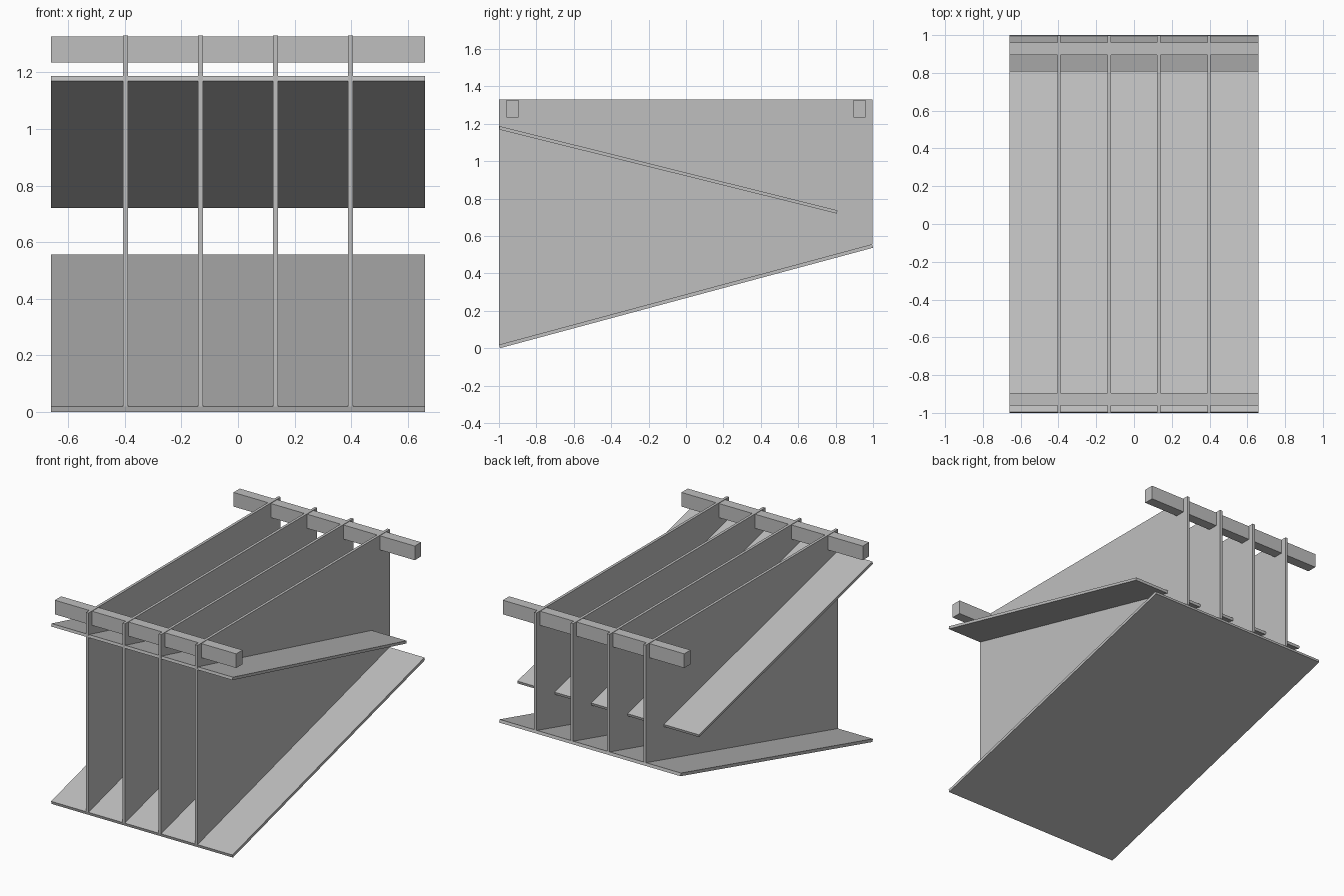
import bpy
import bmesh

cube = bpy.data.objects.get("Cube")
if cube:
    bpy.data.objects.remove(cube, do_unlink=True)

GREY = (0.52, 0.52, 0.52, 1)
grey = bpy.data.materials.new("plain grey")
grey.use_nodes = True
grey.diffuse_color = GREY
grey.node_tree.nodes["Principled BSDF"].inputs["Base Color"].default_value = GREY


def extrude_profile(name, profile, x0, x1):
    """Extrude a (y, z) outline along x."""
    bm = bmesh.new()
    face = bm.faces.new([bm.verts.new((x0, y, z)) for y, z in profile])
    ext = bmesh.ops.extrude_face_region(bm, geom=[face])
    moved = [v for v in ext["geom"] if isinstance(v, bmesh.types.BMVert)]
    bmesh.ops.translate(bm, verts=moved, vec=(x1 - x0, 0, 0))
    bmesh.ops.recalc_face_normals(bm, faces=bm.faces)
    mesh = bpy.data.meshes.new(name)
    bm.to_mesh(mesh)
    bm.free()
    mesh.materials.append(grey)
    obj = bpy.data.objects.new(name, mesh)
    bpy.context.collection.objects.link(obj)
    return obj


HALF = 0.66      # half width of slabs and beams
TOP = 1.33       # top of the fins

# Sloping panels, with ends square to the slope
extrude_profile("lower_panel",
                [(-0.995, 0), (1, 0.537), (0.995, 0.556), (-1, 0.019)], -HALF, HALF)
extrude_profile("upper_panel",
                [(-1, 1.169), (0.806, 0.72), (0.81, 0.737), (-0.996, 1.187)], -HALF, HALF)

# Upright fins resting on the lower panel
for i, x in enumerate((-0.397, -0.132, 0.132, 0.397)):
    extrude_profile(f"fin_{i + 1}",
                    [(-1, 0.019), (0.998, 0.556), (0.998, TOP), (-1, TOP)],
                    x - 0.009, x + 0.009)

# Cross beams through the fins, front and back
for name, y in (("front_beam", -0.928), ("back_beam", 0.928)):
    extrude_profile(name, [(y - 0.033, 1.234), (y + 0.033, 1.234),
                           (y + 0.033, 1.327), (y - 0.033, 1.327)], -HALF, HALF)
